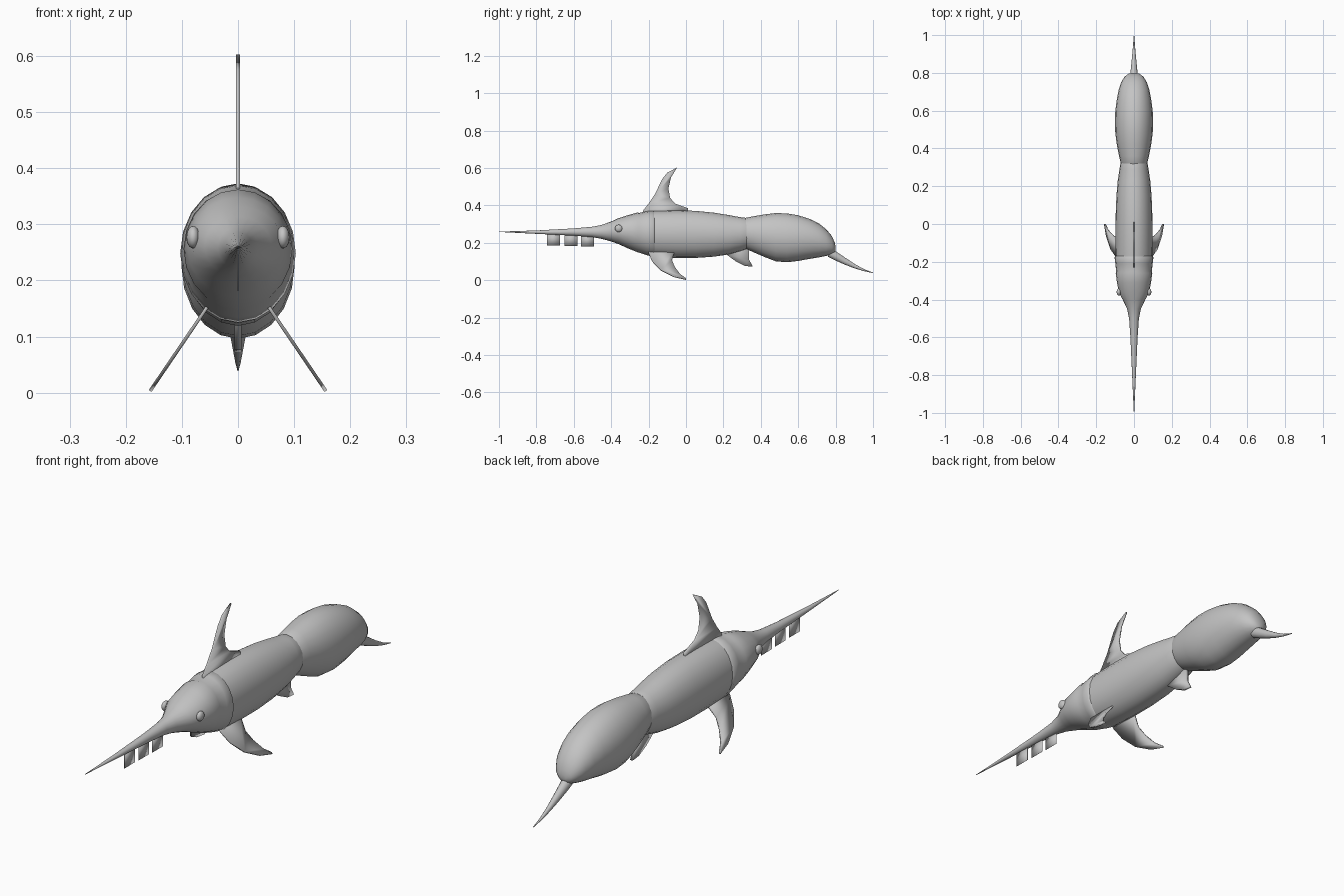
import bpy, bmesh, math
from mathutils import Vector

grey = bpy.data.materials.new("plain_grey")
grey.diffuse_color = (0.55, 0.55, 0.55, 1)


def finish(name, bm, angle=50):
    bmesh.ops.recalc_face_normals(bm, faces=bm.faces[:])
    me = bpy.data.meshes.new(name)
    bm.to_mesh(me)
    bm.free()
    me.materials.append(grey)
    ob = bpy.data.objects.new(name, me)
    bpy.context.collection.objects.link(ob)
    bpy.ops.object.select_all(action='DESELECT')
    ob.select_set(True)
    bpy.context.view_layer.objects.active = ob
    bpy.ops.object.shade_smooth_by_angle(angle=math.radians(angle))
    return ob


def loft(name, rings, sides=20):
    """Oval rings given as (y, top z, bottom z, half width)."""
    bm = bmesh.new()
    prev = None
    for y, top, bot, w in rings:
        ring = []
        for i in range(sides):
            a = 2 * math.pi * i / sides
            ring.append(bm.verts.new((w * math.sin(a), y,
                        (top + bot) / 2 + (top - bot) / 2 * math.cos(a))))
        if prev:
            for i in range(sides):
                j = (i + 1) % sides
                bm.faces.new((prev[i], prev[j], ring[j], ring[i]))
        else:
            bm.faces.new(ring)
        prev = ring
    bm.faces.new(prev)
    return finish(name, bm)


def fin(name, outline, thick=0.007, place=lambda z: 0.0):
    """Flat outline of (y, z) points, x set by place(z), then thickened."""
    bm = bmesh.new()
    bm.faces.new([bm.verts.new((place(z), y, z)) for y, z in outline])
    ob = finish(name, bm, 30)
    if thick:
        m = ob.modifiers.new("thickness", 'SOLIDIFY')
        m.thickness = thick
        m.offset = 0
    return ob


# head with long bill and raised gill covers
loft("head_and_bill", [
    (-1.0, .260, .258, .001), (-.8, .266, .248, .010), (-.6, .277, .238, .019),
    (-.5, .286, .230, .026), (-.45, .296, .221, .036), (-.40, .314, .207, .060),
    (-.36, .332, .193, .081), (-.31, .348, .170, .090), (-.26, .362, .150, .097),
    (-.25, .360, .147, .094), (-.21, .369, .134, .099), (-.175, .372, .125, .103),
    (-.165, .364, .130, .094)])

# torso
loft("torso", [
    (-.22, .364, .138, .093), (-.16, .371, .124, .097), (-.05, .373, .119, .098),
    (.05, .371, .119, .097), (.15, .361, .126, .093), (.23, .348, .138, .086),
    (.29, .337, .155, .077), (.33, .332, .168, .070), (.37, .31, .19, .05)])

# wasp-like abdomen and stinger
loft("abdomen", [
    (.305, .325, .178, .064), (.32, .334, .168, .070), (.36, .342, .150, .079),
    (.42, .352, .124, .091), (.48, .359, .101, .099), (.54, .357, .096, .101),
    (.60, .347, .103, .099), (.66, .328, .114, .091), (.71, .304, .122, .081),
    (.75, .272, .130, .068), (.78, .236, .138, .050), (.795, .202, .148, .030),
    (.80, .180, .160, .010)])
loft("stinger", [
    (.76, .185, .125, .022), (.80, .155, .105, .019), (.85, .121, .083, .014),
    (.90, .088, .064, .009), (.95, .060, .049, .005), (1.0, .041, .038, .001)], 12)

# fins
fin("dorsal_fin", [
    (-.23, .35), (-.23, .372), (-.20, .41), (-.166, .46), (-.128, .54), (-.10, .575),
    (-.047, .603), (-.08, .55), (-.094, .49), (-.085, .44), (-.059, .41),
    (.01, .385), (.01, .36)])
pectoral = [
    (-.20, .165), (-.20, .145), (-.18, .10), (-.134, .053), (-.064, .018),
    (.0, .003), (.0, .009), (-.032, .032), (-.06, .07), (-.075, .107),
    (-.064, .145), (-.06, .165)]
for side, label in ((1, "left"), (-1, "right")):
    fin(label + "_pectoral_fin", pectoral, .006,
        lambda z: side * (.06 + (.145 - z) * .68))
fin("belly_fin", [
    (.21, .17), (.22, .135), (.267, .10), (.316, .076), (.358, .072),
    (.337, .11), (.337, .18)], .012)

# thin plates hanging under the bill
for i, (y, top) in enumerate(((-.743, .252), (-.65, .248), (-.561, .245))):
    fin(f"bill_plate_{i + 1}", [(y, top), (y, .185 - i * .002),
        (y + .069, .185 - i * .002), (y + .069, top)], .001)

# eyes
for side, label in ((1, "left"), (-1, "right")):
    bm = bmesh.new()
    bmesh.ops.create_uvsphere(bm, u_segments=16, v_segments=10, radius=.02)
    bmesh.ops.scale(bm, vec=Vector((.6, 1, 1)), verts=bm.verts)
    bmesh.ops.translate(bm, vec=Vector((side * .08, -.36, .277)), verts=bm.verts)
    finish(label + "_eye", bm)
